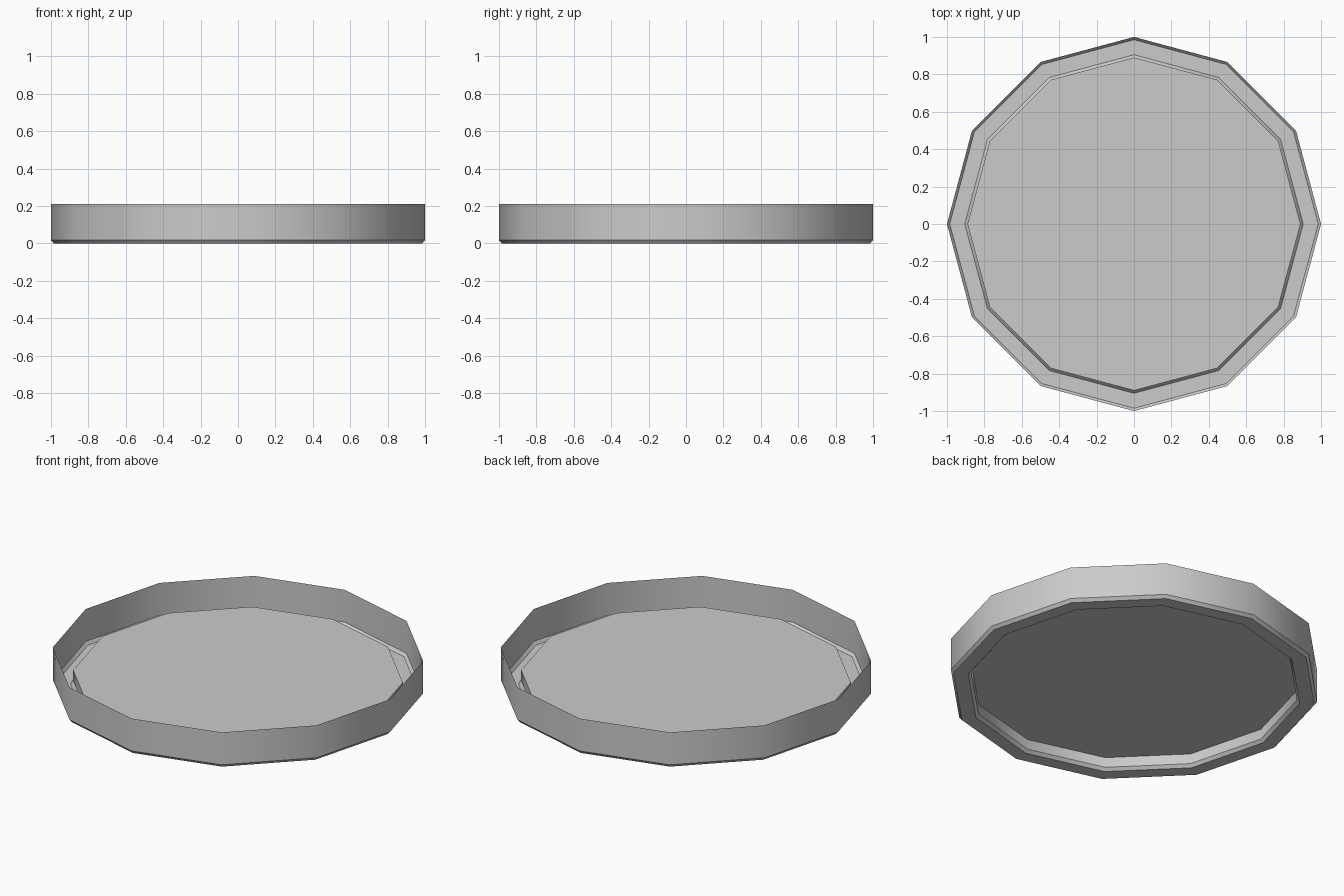
import bpy
import math

cube = bpy.data.objects.get("Cube")
if cube:
    bpy.data.objects.remove(cube, do_unlink=True)

SIDES = 12

grey = bpy.data.materials.new("plain grey")
grey.use_nodes = True
colour = (0.6, 0.6, 0.6, 1)
grey.diffuse_color = colour
grey.node_tree.nodes["Principled BSDF"].inputs["Base Color"].default_value = colour

# Sheet profile: open rim, wall, outer bevel, foot ring, inner bevel, raised floor
profile = [(1.0, 0.21), (1.0, 0.018), (0.985, 0), (0.905, 0), (0.89, 0.018), (0.89, 0.078)]

verts = [(r * math.cos(k * math.tau / SIDES), r * math.sin(k * math.tau / SIDES), z)
         for r, z in profile for k in range(SIDES)]
faces = []
for ring in range(len(profile) - 1):
    a, b = ring * SIDES, (ring + 1) * SIDES
    for k in range(SIDES):
        n = (k + 1) % SIDES
        faces.append((a + k, b + k, b + n, a + n))

# Floor disc closes the last ring
last = (len(profile) - 1) * SIDES
faces.append(tuple(last + k for k in reversed(range(SIDES))))

mesh = bpy.data.meshes.new("round_tray")
mesh.from_pydata(verts, [], faces)
mesh.materials.append(grey)
tray = bpy.data.objects.new("round_tray", mesh)
bpy.context.collection.objects.link(tray)

# Smooth round the wall, crisp at the bevels
bpy.ops.object.select_all(action='DESELECT')
tray.select_set(True)
bpy.context.view_layer.objects.active = tray
bpy.ops.object.shade_smooth_by_angle(angle=math.radians(32))
